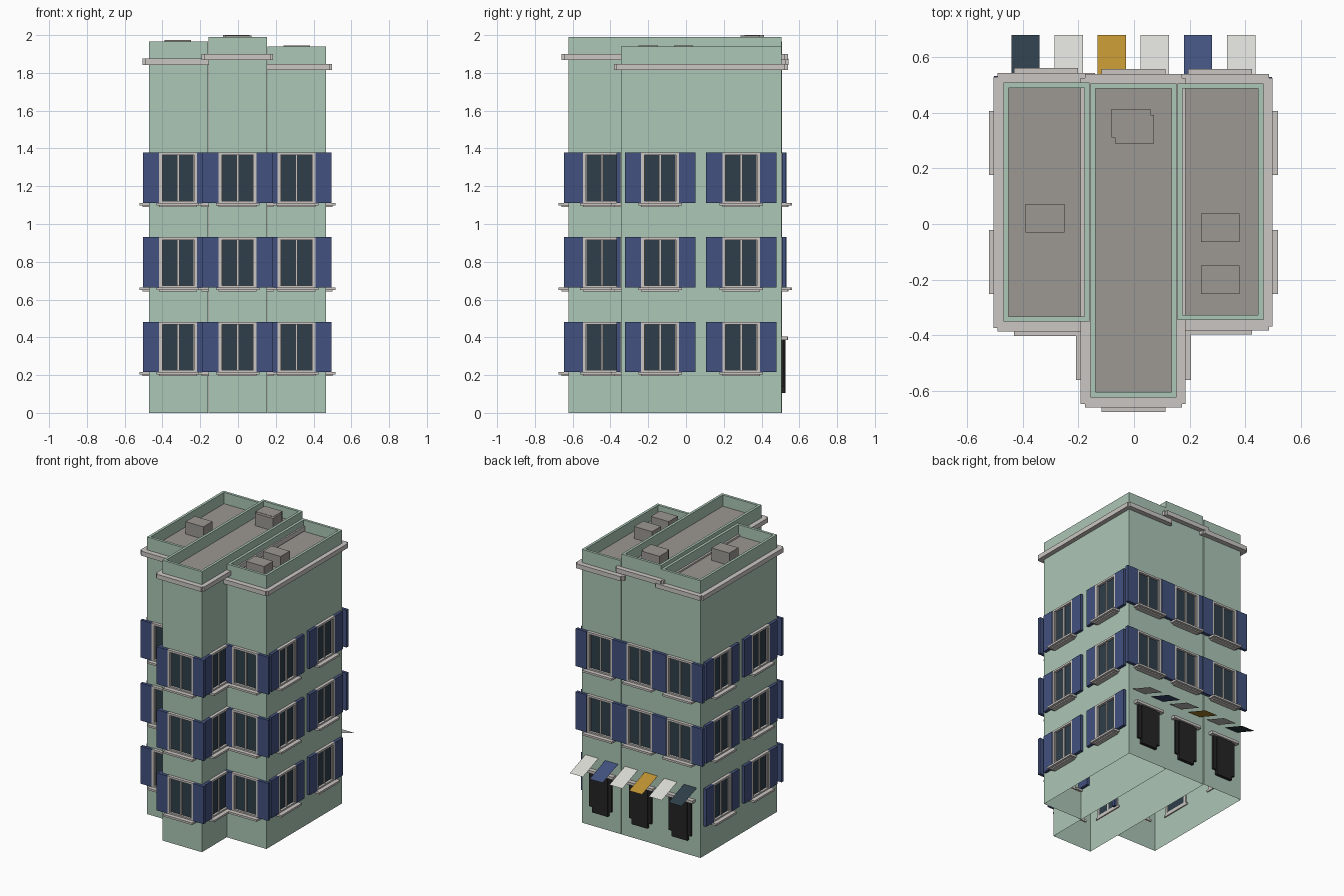
import bpy
import bmesh
from math import radians
from mathutils import Matrix, Vector

cube = bpy.data.objects.get("Cube")
if cube:
    bpy.data.objects.remove(cube, do_unlink=True)


def material(name, rgb):
    # sRGB bytes to linear colour
    lin = [((c / 255 + 0.055) / 1.055) ** 2.4 for c in rgb] + [1.0]
    mat = bpy.data.materials.new(name)
    mat.use_nodes = True
    mat.diffuse_color = lin
    mat.node_tree.nodes["Principled BSDF"].inputs["Base Color"].default_value = lin
    return mat


WALL = material("pale green wall", (172, 199, 182))
TRIM = material("stone trim", (202, 198, 194))
ROOF = material("roof grey", (156, 152, 147))
BLUE = material("shutter blue", (66, 81, 126))
GLASS = material("dark glass", (46, 62, 74))
WHITE = material("awning white", (218, 218, 213))
GOLD = material("awning gold", (190, 146, 50))
BLACK = material("door black", (36, 36, 36))


def add_box(bm, x, y, z, slot=0):
    """Add a box from (min, max) pairs on each axis."""
    centre = Vector([(a + b) / 2 for a, b in (x, y, z)])
    size = Vector([b - a for a, b in (x, y, z)])
    mat = Matrix.Translation(centre) @ Matrix.Diagonal(size).to_4x4()
    verts = bmesh.ops.create_cube(bm, size=1, matrix=mat)["verts"]
    for face in {f for v in verts for f in v.link_faces}:
        face.material_index = slot


def to_mesh(bm, name, mats):
    mesh = bpy.data.meshes.new(name)
    bm.to_mesh(mesh)
    bm.free()
    for m in mats:
        mesh.materials.append(m)
    return mesh


def place(name, mesh, loc=(0, 0, 0), turn=0):
    ob = bpy.data.objects.new(name, mesh)
    ob.location = loc
    ob.rotation_euler.z = radians(turn)
    bpy.context.collection.objects.link(ob)
    return ob


# Tower blocks: open underneath, sunken roof inside a parapet
def block(name, x, y, top, cornice_z):
    bm = bmesh.new()
    add_box(bm, x, y, (0, top))
    bm.faces.ensure_lookup_table()
    roof = next(f for f in bm.faces if f.normal.z > 0.9)
    base = next(f for f in bm.faces if f.normal.z < -0.9)
    bmesh.ops.delete(bm, geom=[base], context="FACES_ONLY")
    bmesh.ops.inset_region(bm, faces=[roof], thickness=0.026)
    out = bmesh.ops.extrude_face_region(bm, geom=[roof])["geom"]
    bmesh.ops.translate(bm, vec=(0, 0, -0.08),
                        verts=[g for g in out if isinstance(g, bmesh.types.BMVert)])
    if roof.is_valid:
        bmesh.ops.delete(bm, geom=[roof], context="FACES_ONLY")
    for f in bm.faces:
        heights = [v.co.z for v in f.verts]
        f.material_index = int(max(heights) < top - 0.07)
    place(name + "_walls", to_mesh(bm, name + "_walls", [WALL, ROOF]))

    # Cornice strips around the four sides
    bm = bmesh.new()
    z = (cornice_z, cornice_z + 0.032)
    long_x, long_y = (x[0] - 0.02, x[1] + 0.02), (y[0] - 0.024, y[1] + 0.02)
    add_box(bm, (x[0] - 0.035, x[0]), long_y, z)
    add_box(bm, (x[1], x[1] + 0.032), long_y, z)
    add_box(bm, long_x, (y[0] - 0.037, y[0]), z)
    add_box(bm, long_x, (y[1], y[1] + 0.035), z)
    place(name + "_cornice", to_mesh(bm, name + "_cornice", [TRIM]))


block("right_block", (-0.47, -0.16), (-0.35, 0.508), 1.967, 1.843)
block("centre_block", (-0.157, 0.153), (-0.623, 0.505), 1.99, 1.867)
block("left_block", (0.156, 0.465), (-0.345, 0.505), 1.94, 1.814)

# Rooftop units
for x, y, top in [(-0.32, 0.02, 1.975), (-0.01, 0.362, 2.0), (0.002, 0.34, 1.998),
                  (0.31, -0.013, 1.946), (0.31, -0.2, 1.946)]:
    bm = bmesh.new()
    add_box(bm, (-0.07, 0.07), (-0.051, 0.051), (-0.09, 0))
    place("roof_unit", to_mesh(bm, "roof_unit", [ROOF]), (x, y, top))

# Shuttered window, facing -y with its sill at z = 0
bm = bmesh.new()
low, high = 0.018, 0.284
add_box(bm, (-0.115, 0.115), (-0.052, 0.008), (0.004, low))
add_box(bm, (-0.1, 0.1), (-0.035, 0), (-0.004, 0.004))
add_box(bm, (-0.085, 0.085), (-0.006, 0.004), (low, high - 0.01), 1)
add_box(bm, (-0.1, 0.1), (-0.022, 0.008), (high - 0.014, high))
add_box(bm, (-0.1, 0.1), (-0.022, 0.008), (low, low + 0.01))
add_box(bm, (-0.006, 0.006), (-0.014, 0.004), (low, high))
for s in (-1, 1):
    add_box(bm, sorted((s * 0.1, s * 0.084)), (-0.022, 0.008), (low, high))
    add_box(bm, sorted((s * 0.084, s * 0.079)), (-0.014, 0.004), (low, high))
    add_box(bm, sorted((s * 0.186, s * 0.1)), (-0.024, -0.003), (low, high), 2)
window = to_mesh(bm, "window", [TRIM, GLASS, BLUE])

COLUMNS = [(-0.317, -0.35, 0.508), (-0.002, -0.623, 0.505), (0.31, -0.345, 0.505)]
for floor in range(3):
    z = 0.198 + 0.448 * floor
    for x, front, back in COLUMNS:
        place("front_window", window, (x, front, z))
        if floor:
            place("back_window", window, (x, back, z), 180)
    for y in (-0.137, 0.292):
        place("left_window", window, (0.465, y, z), 90)
        place("right_window", window, (-0.47, y, z), -90)
    place("left_notch_window", window, (0.153, -0.445, z), 90)
    place("right_notch_window", window, (-0.157, -0.445, z), -90)

# Back doors with lintels
bm = bmesh.new()
add_box(bm, (-0.087, 0.087), (-0.014, 0.004), (0.14, 0.385))
add_box(bm, (-0.062, 0.062), (-0.02, 0.004), (0.105, 0.385))
add_box(bm, (-0.112, 0.112), (-0.032, 0.004), (0.385, 0.404), 1)
door = to_mesh(bm, "back_door", [BLACK, TRIM])
for x, front, back in COLUMNS:
    place("back_door", door, (x, back, 0), 180)

# Sloping awnings over the doors
for i, mat in enumerate([GLASS, WHITE, GOLD, WHITE, BLUE, WHITE]):
    x = -0.39 + 0.155 * i
    bm = bmesh.new()
    corners = [(-0.051, 0.505, 0.49), (0.051, 0.505, 0.49),
               (0.051, 0.68, 0.425), (-0.051, 0.68, 0.425)]
    bm.faces.new([bm.verts.new(c) for c in corners])
    place("awning", to_mesh(bm, "awning", [mat]), (x, 0, 0))
